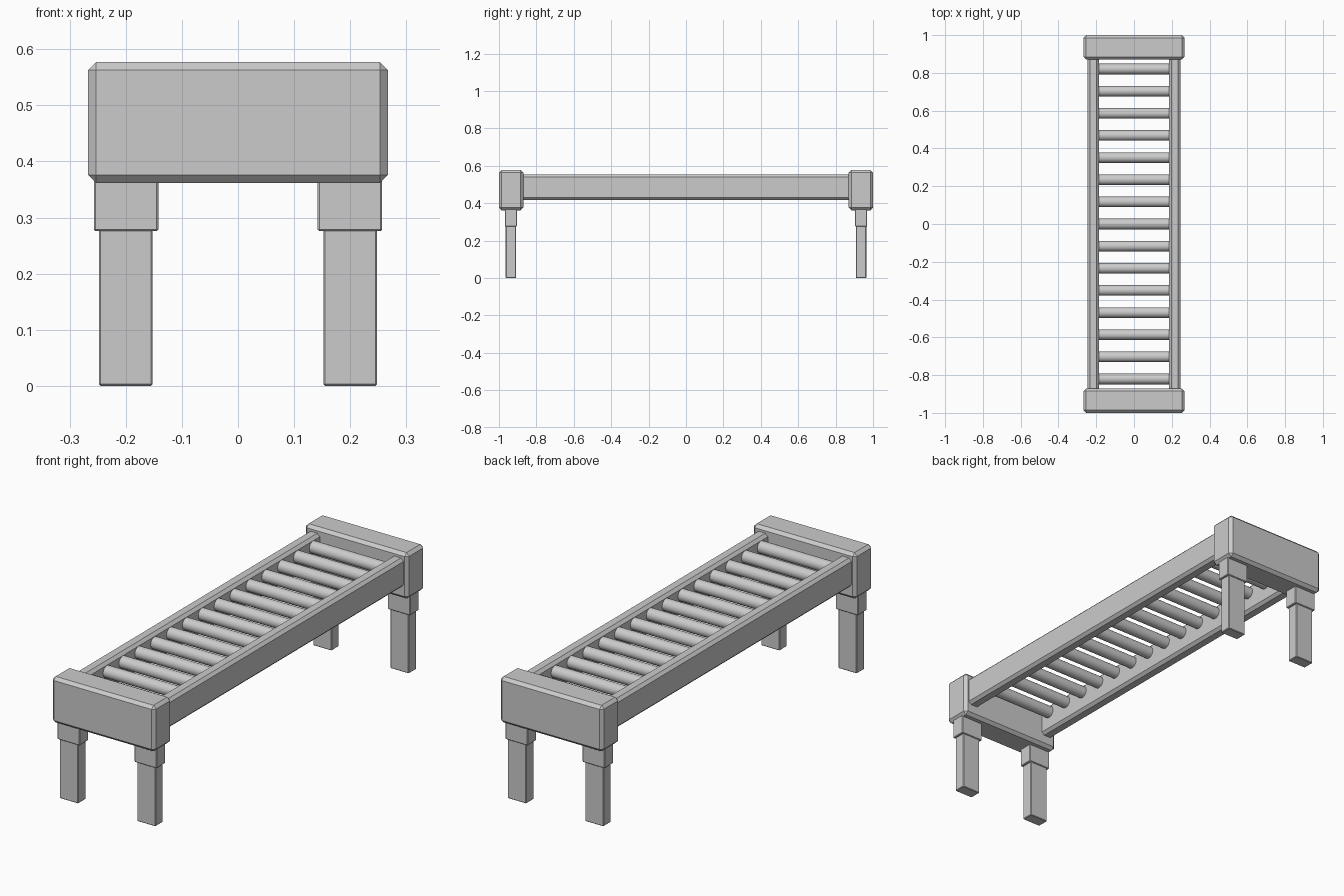
import bpy, math

if "Cube" in bpy.data.objects:
    bpy.data.objects.remove(bpy.data.objects["Cube"])

def box(name, x, y, z, bevel):
    """Bevelled box from (min, max) ranges."""
    bpy.ops.mesh.primitive_cube_add(size=1, location=[sum(r) / 2 for r in (x, y, z)])
    o = bpy.context.object
    o.name = name
    o.scale = [r[1] - r[0] for r in (x, y, z)]
    bpy.ops.object.transform_apply(location=False, rotation=False, scale=True)
    m = o.modifiers.new("edge_bevel", 'BEVEL')
    m.width, m.segments = bevel, 1
    return o

def span(sign, a, b):
    return tuple(sorted((sign * a, sign * b)))

# End blocks with their stepped legs
for sy, end in ((-1, "front"), (1, "back")):
    box(f"{end}_end_block", (-0.267, 0.267), span(sy, 0.87, 1.0), (0.362, 0.577), 0.014)
    for sx, side in ((-1, "left"), (1, "right")):
        box(f"{end}_{side}_leg_collar", span(sx, 0.142, 0.257), span(sy, 0.903, 0.969), (0.276, 0.38), 0.003)
        box(f"{end}_{side}_leg", span(sx, 0.152, 0.248), span(sy, 0.908, 0.964), (0, 0.30), 0.003)

# Long side rails
for sx, side in ((-1, "left"), (1, "right")):
    box(f"{side}_rail", span(sx, 0.186, 0.247), (-0.89, 0.89), (0.416, 0.552), 0.013)

# Row of rollers
for i in range(15):
    bpy.ops.mesh.primitive_cylinder_add(vertices=32, radius=0.028, depth=0.384,
        location=(0, (i - 7) * 0.1172, 0.51), rotation=(0, math.pi / 2, 0))
    bpy.context.object.name = f"roller_{i + 1}"
    bpy.ops.object.shade_smooth_by_angle()
